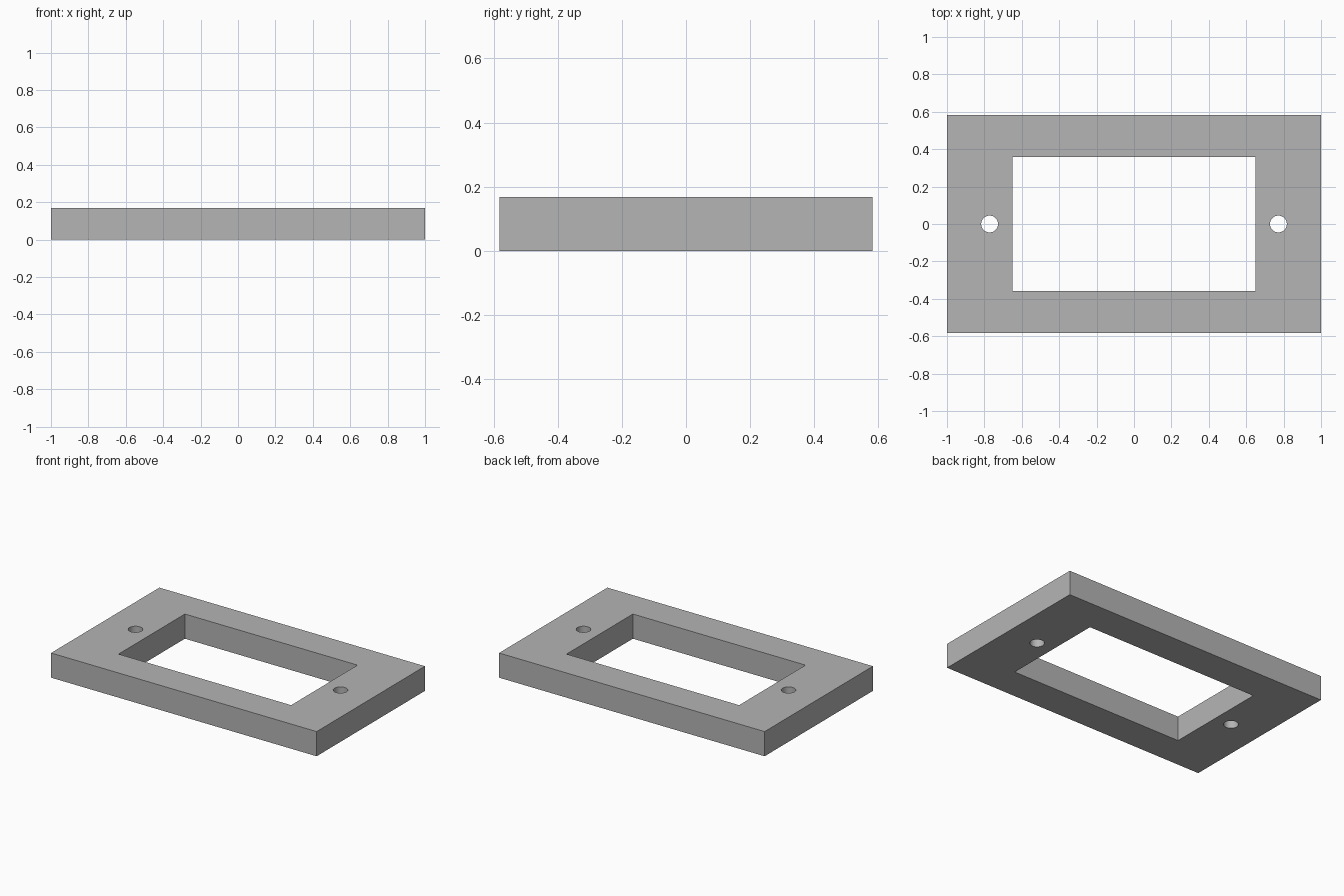
import bpy

default_cube = bpy.data.objects.get("Cube")
if default_cube:
    bpy.data.objects.remove(default_cube, do_unlink=True)

LENGTH, WIDTH, HEIGHT = 2.0, 1.165, 0.168
WINDOW_LENGTH, WINDOW_WIDTH = 1.3, 0.714
HOLE_X, HOLE_RADIUS = 0.772, 0.045

grey = bpy.data.materials.new("plain grey")
grey.use_nodes = True
colour = (0.46, 0.46, 0.46, 1)
grey.diffuse_color = colour
grey.node_tree.nodes["Principled BSDF"].inputs["Base Color"].default_value = colour


def box(name, length, width, height):
    bpy.ops.mesh.primitive_cube_add(size=1, location=(0, 0, HEIGHT / 2))
    obj = bpy.context.object
    obj.name = name
    obj.scale = (length, width, height)
    bpy.ops.object.transform_apply(location=False, rotation=False, scale=True)
    obj.data.materials.append(grey)
    return obj


def cut(target, cutter):
    """Subtract the cutter from the target, then discard the cutter."""
    cutter.hide_render = True
    mod = target.modifiers.new("cut", "BOOLEAN")
    mod.operation = "DIFFERENCE"
    mod.solver = "EXACT"
    mod.object = cutter
    bpy.ops.object.select_all(action="DESELECT")
    target.select_set(True)
    bpy.context.view_layer.objects.active = target
    bpy.ops.object.modifier_apply(modifier=mod.name)
    bpy.data.objects.remove(cutter, do_unlink=True)


# Rectangular plate with a large window
frame = box("mounting_frame", LENGTH, WIDTH, HEIGHT)
cut(frame, box("window_cutter", WINDOW_LENGTH, WINDOW_WIDTH, HEIGHT * 2))

# One round screw hole through each end
for side in (-1, 1):
    bpy.ops.mesh.primitive_cylinder_add(
        vertices=48, radius=HOLE_RADIUS, depth=HEIGHT * 2,
        location=(side * HOLE_X, 0, HEIGHT / 2))
    hole = bpy.context.object
    hole.name = "screw_hole_cutter"
    hole.data.materials.append(grey)
    cut(frame, hole)

# Smooth hole walls, sharp edges elsewhere
bpy.ops.object.shade_smooth_by_angle()
